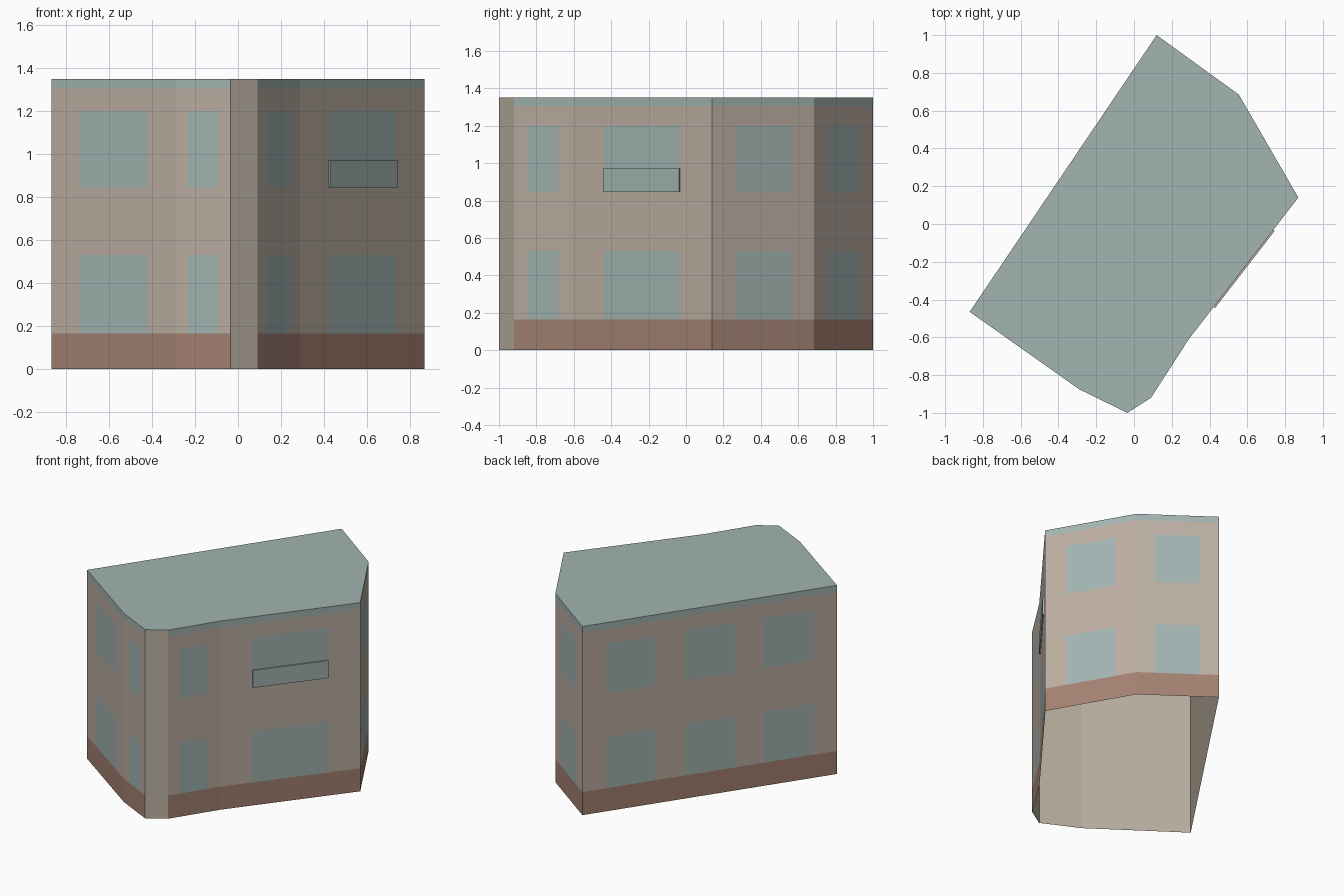
import bpy, bmesh
from mathutils import Vector

if "Cube" in bpy.data.objects:
    bpy.data.objects.remove(bpy.data.objects["Cube"], do_unlink=True)


def material(name, rgb):
    mat = bpy.data.materials.new(name)
    mat.use_nodes = True
    mat.diffuse_color = (*rgb, 1)
    mat.node_tree.nodes["Principled BSDF"].inputs["Base Color"].default_value = (*rgb, 1)
    return mat


MATS = [material("warm_wall", (0.50, 0.425, 0.36)),
        material("brown_plinth", (0.37, 0.222, 0.168)),
        material("grey_teal", (0.36, 0.455, 0.44)),
        material("plain_render", (0.475, 0.42, 0.345))]
WALL, PLINTH, TEAL, PLAIN = range(len(MATS))


def finish(name, bm):
    bmesh.ops.remove_doubles(bm, verts=bm.verts, dist=0.0005)
    mesh = bpy.data.meshes.new(name)
    bm.to_mesh(mesh)
    bm.free()
    for mat in MATS:
        mesh.materials.append(mat)
    obj = bpy.data.objects.new(name, mesh)
    bpy.context.collection.objects.link(obj)
    return obj


def add_face(bm, points, index):
    face = bm.faces.new([bm.verts.new(p) for p in points])
    face.material_index = index


def upright(bm, p, q, z0, z1, index):
    add_face(bm, [(*p, z0), (*q, z0), (*q, z1), (*p, z1)], index)


# Footprint, counter-clockwise from the left end of the front
FOOTPRINT = [Vector(p) for p in (
    (-0.87, -0.465), (-0.29, -0.875), (-0.035, -1.0), (0.09, -0.92),
    (0.29, -0.61), (0.87, 0.14), (0.555, 0.685), (0.12, 1.0))]
COUNT = len(FOOTPRINT)
PILLAR, LONG_FRONT, BACK = 2, 4, 7
HEIGHT = 1.35
ROWS = [0, 0.165, 0.53, 0.845, 1.20, 1.305, HEIGHT]
ROW_INDEX = [PLINTH, TEAL, WALL, TEAL, WALL, TEAL]
GLAZED_ROWS = (1, 3)
SINGLE = [0, 0.228, 0.772, 1]
TRIPLE = [0, 0.094, 0.286, 0.404, 0.60, 0.71, 0.91, 1]

# Outer walls: a grid of cells per side, glazed in every second column
bm = bmesh.new()
for side, p in enumerate(FOOTPRINT):
    q = FOOTPRINT[(side + 1) % COUNT]
    if side == PILLAR:
        upright(bm, p, q, 0, HEIGHT, PLAIN)
        continue
    cols = TRIPLE if side == BACK else SINGLE
    for c in range(len(cols) - 1):
        a, b = p.lerp(q, cols[c]), p.lerp(q, cols[c + 1])
        for r, index in enumerate(ROW_INDEX):
            if r in GLAZED_ROWS and c % 2 == 0:
                index = WALL
            upright(bm, a, b, ROWS[r], ROWS[r + 1], index)
finish("outer_walls", bm)

# Flat roof
bm = bmesh.new()
add_face(bm, [(*p, HEIGHT) for p in FOOTPRINT], TEAL)
finish("flat_roof", bm)

# Plain lining, seen through the open underside
bm = bmesh.new()
inner = [p * 0.996 for p in FOOTPRINT]
for i, p in enumerate(inner):
    upright(bm, inner[(i + 1) % COUNT], p, 0, HEIGHT - 0.006, PLAIN)
add_face(bm, [(*p, HEIGHT - 0.006) for p in reversed(inner)], PLAIN)
finish("inner_lining", bm)

# Thin guard panel across the wide upper front window
p, q = FOOTPRINT[LONG_FRONT], FOOTPRINT[LONG_FRONT + 1]
along = (q - p).normalized()
out = Vector((along.y, -along.x)) * 0.009
a, b = p.lerp(q, SINGLE[1]), p.lerp(q, SINGLE[2])
loop = [a, a + out, b + out, b]
low, high = ROWS[3], ROWS[3] + 0.125
bm = bmesh.new()
for i in range(4):
    upright(bm, loop[i], loop[(i + 1) % 4], low, high, TEAL)
add_face(bm, [(*v, high) for v in loop], WALL)
add_face(bm, [(*v, low) for v in reversed(loop)], WALL)
finish("window_guard", bm)
